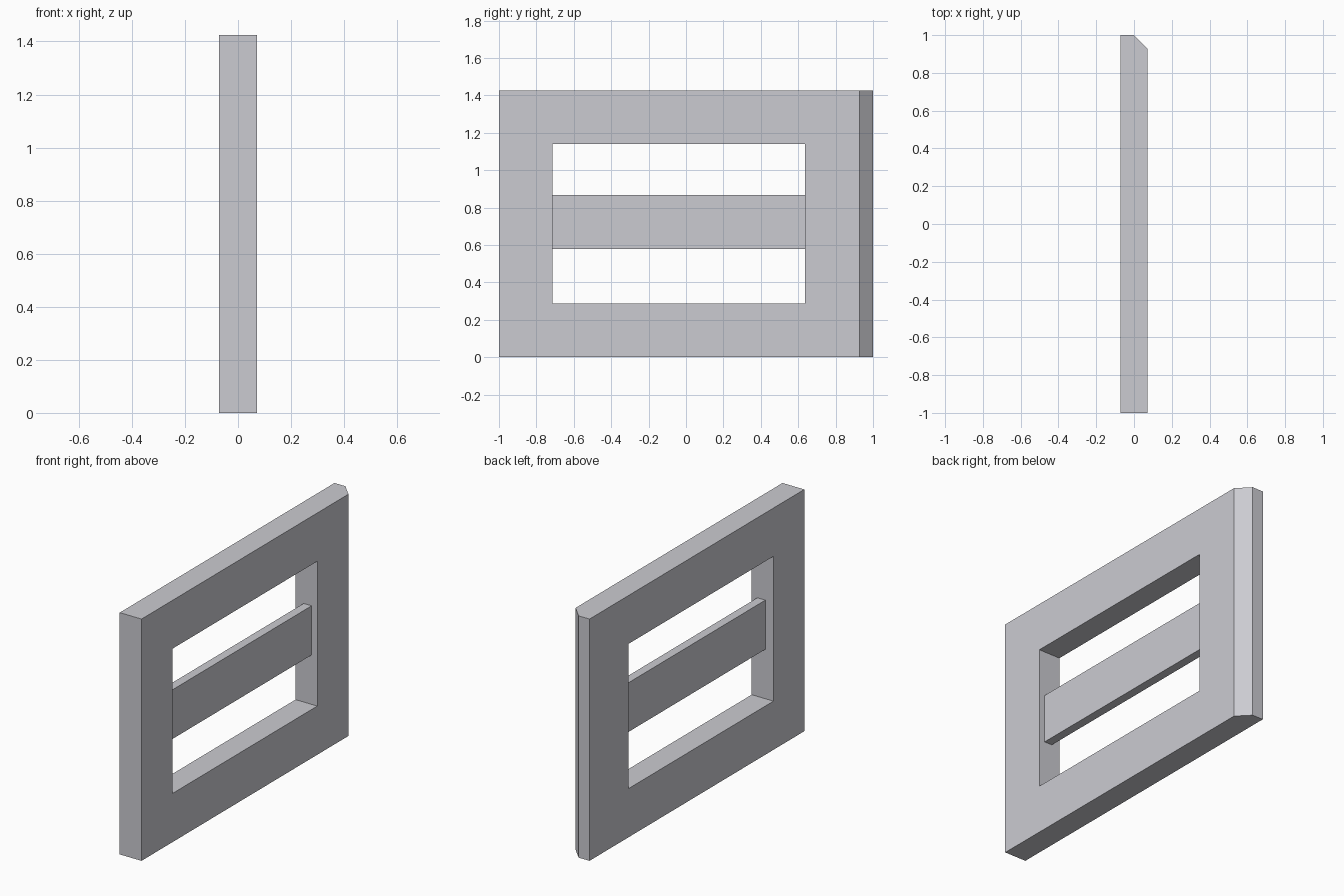
import bpy, bmesh

if "Cube" in bpy.data.objects:
    bpy.data.objects.remove(bpy.data.objects["Cube"])

paint = bpy.data.materials.new("light_grey")
paint.diffuse_color = (0.60, 0.60, 0.64, 1)
paint.use_nodes = True
paint.node_tree.nodes["Principled BSDF"].inputs["Base Color"].default_value = paint.diffuse_color


def prism(name, outline, z0, z1):
    """Extrude a plan outline (x, y) upwards from z0 to z1."""
    bm = bmesh.new()
    face = bm.faces.new([bm.verts.new((x, y, z0)) for x, y in outline])
    ext = bmesh.ops.extrude_face_region(bm, geom=[face])
    top = [v for v in ext["geom"] if isinstance(v, bmesh.types.BMVert)]
    bmesh.ops.translate(bm, verts=top, vec=(0, 0, z1 - z0))
    bmesh.ops.recalc_face_normals(bm, faces=bm.faces)
    mesh = bpy.data.meshes.new(name)
    bm.to_mesh(mesh)
    bm.free()
    mesh.materials.append(paint)
    ob = bpy.data.objects.new(name, mesh)
    bpy.context.collection.objects.link(ob)
    return ob


def rect(x0, x1, y0, y1):
    return [(x0, y0), (x1, y0), (x1, y1), (x0, y1)]


T = 0.071                # half thickness of the frame
Y0, Y1 = -0.713, 0.637   # opening along y

# Frame slab with one chamfered upright edge
frame = prism("frame", [(-T, -1), (T, -1), (T, 0.927), (0, 1), (-T, 1)], 0, 1.425)

# Rectangular opening
cutter = prism("opening_cutter", rect(-0.3, 0.3, Y0, Y1), 0.287, 1.14)
cutter.hide_render = True
cut = frame.modifiers.new("opening", 'BOOLEAN')
cut.operation = 'DIFFERENCE'
cut.solver = 'EXACT'
cut.object = cutter
bpy.context.view_layer.objects.active = frame
bpy.ops.object.modifier_apply(modifier=cut.name)
bpy.data.objects.remove(cutter)

# Thin crossbar spanning the opening
prism("crossbar", rect(-0.018, 0.034, Y0, Y1), 0.578, 0.868)
